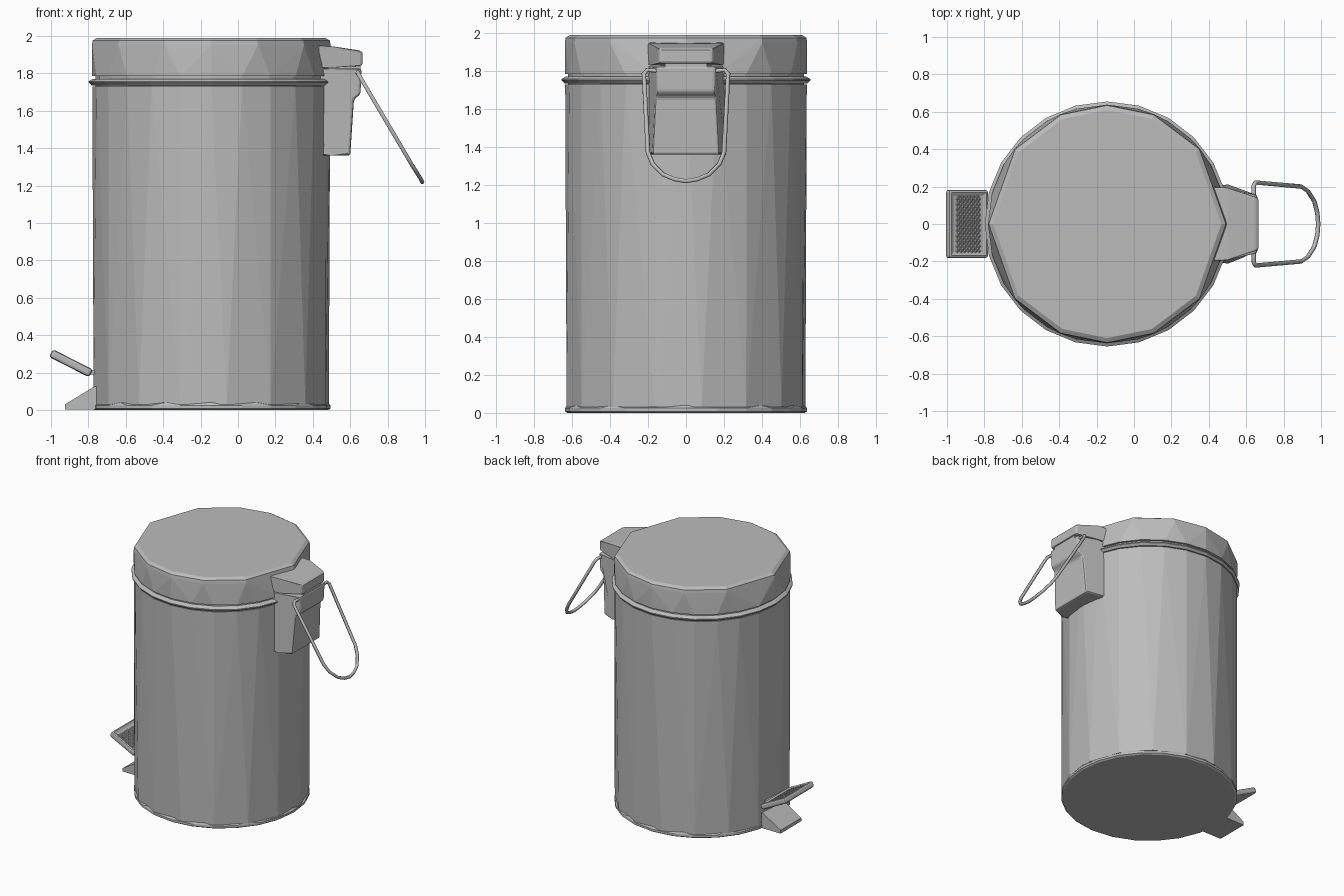
import bpy, bmesh, math
from mathutils import Vector, Matrix

if "Cube" in bpy.data.objects:
    bpy.data.objects.remove(bpy.data.objects["Cube"], do_unlink=True)

grey = bpy.data.materials.new("brushed grey")
grey.use_nodes = True
grey.diffuse_color = (0.5, 0.5, 0.5, 1)
grey.node_tree.nodes["Principled BSDF"].inputs["Base Color"].default_value = (0.5, 0.5, 0.5, 1)

CX = -0.143                                   # axis of the bin
FINE = [i * 15 for i in range(24)]
COARSE = [0, 39, 67, 90, 113, 141, 180, 219, 247, 270, 293, 321]
OFFSET = [7.5 + i * 22.5 for i in range(16)]


def finish(name, bm):
    bmesh.ops.recalc_face_normals(bm, faces=bm.faces)
    mesh = bpy.data.meshes.new(name)
    bm.to_mesh(mesh)
    bm.free()
    mesh.materials.append(grey)
    obj = bpy.data.objects.new(name, mesh)
    bpy.context.collection.objects.link(obj)
    return obj


def faceted_drum(name, rings):
    """Convex drum whose rings (radius, z, angles) may differ in side count."""
    bm = bmesh.new()
    for r, z, angles in rings:
        for a in angles:
            t = math.radians(a)
            bm.verts.new((CX + r * math.cos(t), r * math.sin(t), z))
    bmesh.ops.convex_hull(bm, input=bm.verts)
    bmesh.ops.dissolve_limit(bm, angle_limit=0.01, verts=bm.verts, edges=bm.edges)
    return finish(name, bm)


def tapered_block(name, profile, bevel):
    """Closed x-z profile with a half width per point, mirrored across y."""
    bm = bmesh.new()
    sides = [[bm.verts.new((x, s * w, z)) for x, z, w in profile] for s in (-1, 1)]
    bm.faces.new(sides[0])
    bm.faces.new(sides[1][::-1])
    n = len(profile)
    for i in range(n):
        j = (i + 1) % n
        bm.faces.new((sides[0][i], sides[1][i], sides[1][j], sides[0][j]))
    obj = finish(name, bm)
    if bevel:
        mod = obj.modifiers.new("rounded edges", "BEVEL")
        mod.width, mod.segments, mod.limit_method = bevel, 2, "ANGLE"
        mod.angle_limit = math.radians(40)
    return obj


# Bin body, base, rim and lid
faceted_drum("base_ring", [(0.625, 0.0, FINE), (0.637, 0.008, FINE),
                           (0.637, 0.025, FINE), (0.625, 0.04, COARSE)])
faceted_drum("body", [(0.634, 0.03, OFFSET), (0.636, 1.73, FINE)])
faceted_drum("neck", [(0.62, 1.70, FINE), (0.62, 1.81, FINE)])
faceted_drum("rim", [(0.64, 1.735, FINE), (0.655, 1.75, FINE),
                     (0.655, 1.757, FINE), (0.635, 1.77, FINE)])
faceted_drum("lid", [(0.638, 1.785, FINE), (0.638, 1.95, COARSE),
                     (0.634, 1.975, COARSE), (0.61, 1.99, COARSE)])

# Hinge: lid half, bracket half and the housing below
tapered_block("hinge_cap", [(0.42, 1.95, 0.2), (0.50, 1.945, 0.2), (0.655, 1.922, 0.145),
                            (0.665, 1.91, 0.14), (0.665, 1.84, 0.14),
                            (0.50, 1.83, 0.2), (0.42, 1.83, 0.2)], 0.012)
tapered_block("hinge_tab", [(0.45, 1.85, 0.11), (0.655, 1.85, 0.11),
                            (0.655, 1.77, 0.11), (0.45, 1.77, 0.11)], 0)
tapered_block("hinge_bracket", [(0.42, 1.825, 0.2), (0.50, 1.825, 0.2), (0.66, 1.825, 0.155),
                                (0.655, 1.69, 0.15), (0.62, 1.66, 0.16), (0.60, 1.36, 0.175),
                                (0.50, 1.36, 0.2), (0.42, 1.36, 0.2)], 0.012)

# Wire carrying handle, drawn as half a loop and mirrored
half = [(0.64, 0.14, 1.80), (0.64, 0.205, 1.805), (0.65, 0.222, 1.785), (0.895, 0.2, 1.37),
        (0.93, 0.175, 1.31), (0.965, 0.12, 1.255), (0.98, 0.06, 1.23)]
path = half + [(0.985, 0, 1.22)] + [(x, -y, z) for x, y, z in reversed(half)]
curve = bpy.data.curves.new("carry_handle", "CURVE")
curve.dimensions = "3D"
curve.bevel_depth, curve.bevel_resolution, curve.use_fill_caps = 0.012, 1, True
spline = curve.splines.new("POLY")
spline.points.add(len(path) - 1)
for point, co in zip(spline.points, path):
    point.co = (*co, 1)
curve.materials.append(grey)
bpy.context.collection.objects.link(bpy.data.objects.new("carry_handle", curve))

# Tilted foot pedal with a raised frame, plus its diamond tread
tilt = Matrix.Translation((-0.893, 0, 0.25)) @ Matrix.Rotation(math.radians(27), 4, "Y")
bm = bmesh.new()
bmesh.ops.create_cube(bm, size=1, matrix=Matrix.Diagonal((0.24, 0.365, 0.046, 1)))
bmesh.ops.bevel(bm, geom=[e for e in bm.edges], offset=0.014, segments=2,
                affect="EDGES", profile=0.5)
top = max(bm.faces, key=lambda f: f.calc_center_median().z)
bmesh.ops.inset_region(bm, faces=[top], thickness=0.025)
bmesh.ops.translate(bm, verts=top.verts, vec=(0, 0, -0.008))
finish("pedal", bm).matrix_world = tilt

bm = bmesh.new()
step_x, step_y = 0.022, 0.028
for row in range(-6, 7):
    for col in range(-5, 6):
        x = row * step_x / 2
        y = (col + 0.5 * (row % 2)) * step_y - 0.007
        ring = [bm.verts.new((x + dx * step_x * 0.42, y + dy * step_y * 0.42, 0.015))
                for dx, dy in ((1, 0), (0, 1), (-1, 0), (0, -1))]
        peak = bm.verts.new((x, y, 0.021))
        for i in range(4):
            bm.faces.new((ring[i], ring[(i + 1) % 4], peak))
finish("pedal_tread", bm).matrix_world = tilt

# Pedal arm and wedge foot
tapered_block("pedal_arm", [(-0.86, 0.225, 0.1), (-0.70, 0.205, 0.1),
                            (-0.70, 0.185, 0.1), (-0.83, 0.192, 0.1)], 0)
tapered_block("wedge_foot", [(-0.925, 0.004, 0.13), (-0.925, 0.03, 0.13), (-0.77, 0.125, 0.13),
                             (-0.70, 0.125, 0.13), (-0.70, 0.004, 0.13)], 0)
